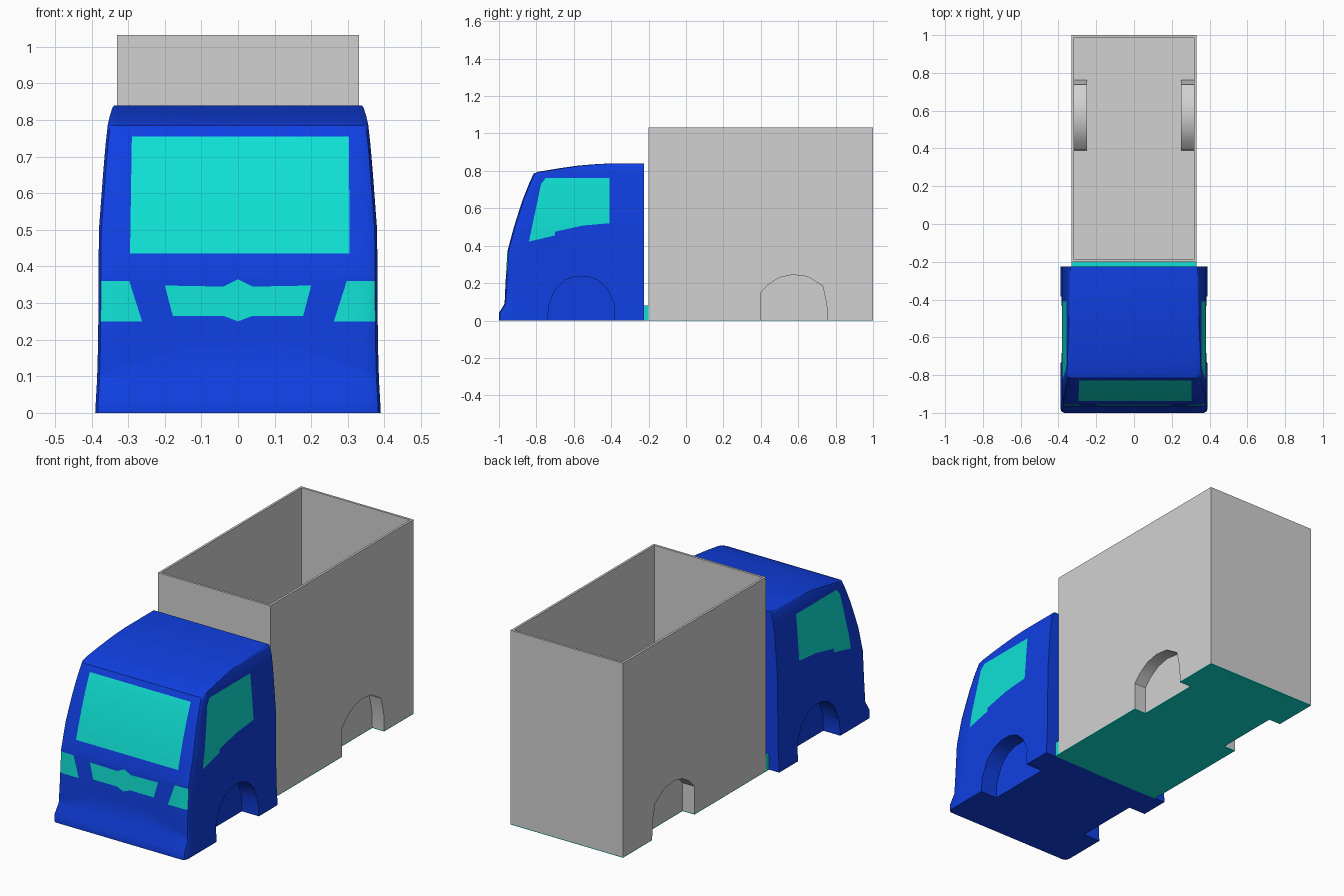
import bpy, bmesh
from mathutils import Vector

if "Cube" in bpy.data.objects:
    bpy.data.objects.remove(bpy.data.objects["Cube"])


def material(name, rgb):
    m = bpy.data.materials.new(name)
    m.diffuse_color = (*rgb, 1)
    m.use_nodes = True
    m.node_tree.nodes["Principled BSDF"].inputs["Base Color"].default_value = m.diffuse_color
    return m


BLUE = material("cab_blue", (0.005, 0.05, 0.76))
TEAL = material("glass_teal", (0.005, 0.75, 0.66))
GREY = material("box_grey", (0.64, 0.64, 0.64))


def make_object(name, bm, mats):
    bmesh.ops.recalc_face_normals(bm, faces=bm.faces)
    me = bpy.data.meshes.new(name)
    bm.to_mesh(me)
    bm.free()
    for m in mats:
        me.materials.append(m)
    ob = bpy.data.objects.new(name, me)
    bpy.context.collection.objects.link(ob)
    return ob


def add_block(bm, lo, hi):
    vs = bmesh.ops.create_cube(bm, size=1)["verts"]
    for v in vs:
        v.co = [(a + b) / 2 + c * (b - a) for a, b, c in zip(lo, hi, v.co)]


def block(name, lo, hi, mats):
    bm = bmesh.new()
    add_block(bm, lo, hi)
    return make_object(name, bm, mats)


def side_prisms(name, profile, x0, x1, mats):
    """Extrude a (y, z) profile from x0 to x1 on both sides of the truck."""
    bm = bmesh.new()
    for s in (-1, 1):
        f = bm.faces.new([bm.verts.new((s * x0, y, z)) for y, z in profile])
        ext = bmesh.ops.extrude_face_region(bm, geom=[f])["geom"]
        for v in ext:
            if isinstance(v, bmesh.types.BMVert):
                v.co.x = s * x1
    return make_object(name, bm, mats)


def boolean(ob, tool, op):
    mod = ob.modifiers.new(op, 'BOOLEAN')
    mod.operation, mod.solver, mod.object = op, 'EXACT', tool
    bpy.context.view_layer.objects.active = ob
    bpy.ops.object.modifier_apply(modifier=mod.name)


def smooth(ob, angle=0.6):
    bpy.ops.object.select_all(action='DESELECT')
    ob.select_set(True)
    bpy.context.view_layer.objects.active = ob
    bpy.ops.object.shade_smooth_by_angle(angle=angle)


def inside(p, poly):
    hit = False
    for (ax, ay), (bx, by) in zip(poly, poly[1:] + poly[:1]):
        if (ay > p[1]) != (by > p[1]) and p[0] < (bx - ax) * (p[1] - ay) / (by - ay) + ax:
            hit = not hit
    return hit


def paint(bm, poly, facing, u):
    """Cut a (u, z) outline into the faces looking along 'facing' and colour it."""
    facing = Vector(facing)

    def chosen():
        bm.normal_update()
        return [f for f in bm.faces if f.normal.dot(facing) > 0.6]

    for (a, za), (b, zb) in zip(poly, poly[1:] + poly[:1]):
        faces = chosen()
        geom = faces + list({e for f in faces for e in f.edges}) + list({v for f in faces for v in f.verts})
        co, d = Vector((0, 0, za)), Vector((0, 0, zb - za))
        co[u], d[u] = a, b - a
        bmesh.ops.bisect_plane(bm, geom=geom, dist=1e-5, plane_co=co,
                               plane_no=d.cross(facing).normalized())
    for f in chosen():
        c = f.calc_center_median()
        if inside((c[u], c.z), poly):
            f.material_index = 1


# Cab body: stacked rings of (height, front y, half width) with rounded front corners
RINGS = [(0, -1, .39), (.04, -1, .388), (.09, -.97, .385), (.2, -.965, .382), (.37, -.955, .381),
         (.5, -.92, .38), (.58, -.895, .374), (.66, -.868, .368), (.73, -.84, .362), (.785, -.815, .356),
         (.795, -.79, .354), (.812, -.69, .35), (.828, -.58, .345), (.836, -.48, .342), (.84, -.40, .337)]
BACK, C = -.225, .022
bm = bmesh.new()
rows = []
for z, yf, w in RINGS:
    half = [(w, BACK), (w, yf + C), (w - .3 * C, yf + .3 * C), (w - C, yf)]
    ring = half + [(-x, y) for x, y in reversed(half)]
    rows.append([bm.verts.new((x, y, z)) for x, y in ring])
for lo, hi in zip(rows, rows[1:]):
    for i in range(len(lo)):
        j = (i + 1) % len(lo)
        bm.faces.new((lo[i], lo[j], hi[j], hi[i]))
bm.faces.new(rows[0])
bm.faces.new(rows[-1])
bmesh.ops.recalc_face_normals(bm, faces=bm.faces)

# Windscreen, grille, headlights and side windows as cut faces
FRONT = (0, -1, 0)
paint(bm, [(-.295, .435), (.305, .435), (.303, .755), (-.29, .755)], FRONT, 0)
paint(bm, [(-.2, .348), (-.04, .345), (0, .365), (.04, .345), (.2, .348), (.178, .265),
           (.04, .265), (0, .25), (-.04, .265), (-.178, .265)], FRONT, 0)
for s in (-1, 1):
    paint(bm, [(s * .297, .36), (s * .4, .36), (s * .4, .25), (s * .262, .25)], FRONT, 0)
    paint(bm, [(-.84, .422), (-.70, .455), (-.70, .475), (-.55, .508), (-.41, .52),
               (-.41, .762), (-.75, .762), (-.775, .73)], (s, 0, 0), 1)
cab = make_object("cab", bm, [BLUE, TEAL])

# Front wheel arches
arch = side_prisms("front_arch_cutter", [(-.74, -.05), (-.735, .08), (-.70, .165), (-.65, .215), (-.59, .236),
                                         (-.53, .236), (-.47, .215), (-.42, .17), (-.385, .09), (-.38, -.05)],
                   .29, .5, [BLUE])
boolean(cab, arch, 'DIFFERENCE')
bpy.data.objects.remove(arch)
smooth(cab)

# Open cargo box with thin walls
cargo_box = block("cargo_box", (-.33, -.2, .004), (.33, 1, 1.032), [GREY])
hollow = block("hollow_cutter", (-.318, -.188, .08), (.318, .988, 1.2), [GREY])
boolean(cargo_box, hollow, 'DIFFERENCE')
bpy.data.objects.remove(hollow)

# Chassis plate under the box, with a bridge to the cab
bm = bmesh.new()
add_block(bm, (-.33, -.2, 0), (.33, 1, .004))
add_block(bm, (-.33, -.23, 0), (.33, -.2, .08))
chassis = make_object("chassis", bm, [TEAL])

# Rear wheel arches, with housings rising inside the box
REAR = [(.4, .15), (.44, .192), (.5, .23), (.57, .245), (.65, .235), (.73, .185), (.752, .09)]
housing = side_prisms("arch_housing", [(.39, .02)] + [(.58 + (y - .58) * 1.05, z + .01) for y, z in REAR]
                      + [(.77, .02)], .25, .325, [GREY])
arch = side_prisms("rear_arch_cutter", [(.4, -.05)] + REAR + [(.757, -.05)], .26, .5, [GREY])
boolean(cargo_box, housing, 'UNION')
for ob in (cargo_box, chassis):
    boolean(ob, arch, 'DIFFERENCE')
for ob in (housing, arch):
    bpy.data.objects.remove(ob)
smooth(cargo_box)
